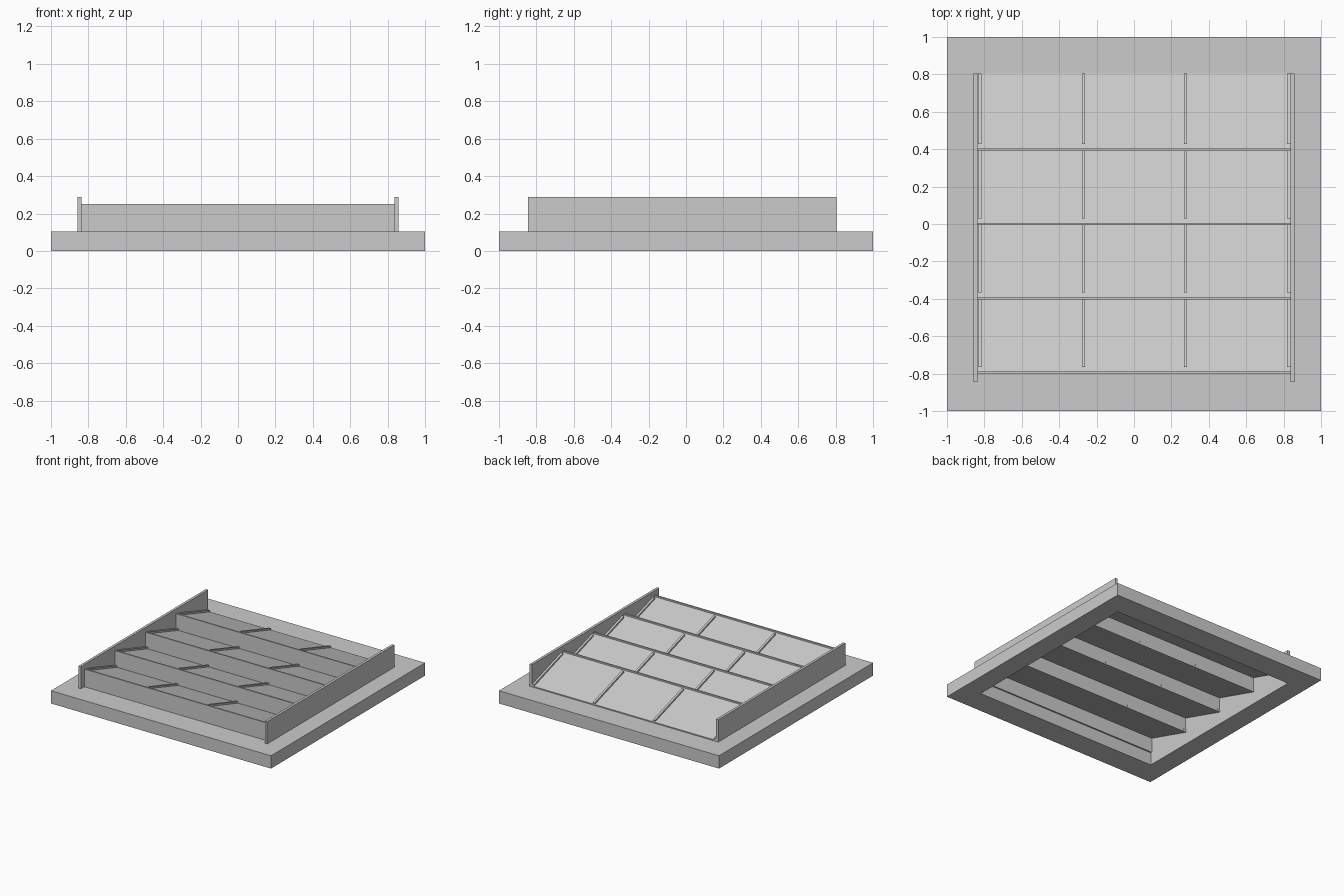
import bpy

if "Cube" in bpy.data.objects:
    bpy.data.objects.remove(bpy.data.objects["Cube"])

DECK = 0.105      # top of the curb
RIDGE = 0.25      # top of each upright
PITCH = 0.397     # spacing of the bays
RUN = 0.41        # depth of each sloping panel
Y0 = -0.80        # front of first bay
HALF = 0.836      # half width of the roof bays


def mesh_object(name, verts, faces):
    me = bpy.data.meshes.new(name)
    me.from_pydata(verts, [], faces)
    me.update()
    ob = bpy.data.objects.new(name, me)
    bpy.context.collection.objects.link(ob)
    return ob


def extrude_x(name, profile, x0, x1):
    """Prism from a counter-clockwise (y, z) profile, run along x."""
    n = len(profile)
    verts = [(x, y, z) for x in (x0, x1) for y, z in profile]
    faces = [tuple(reversed(range(n))), tuple(range(n, 2 * n))]
    faces += [(i, (i + 1) % n, n + (i + 1) % n, n + i) for i in range(n)]
    return mesh_object(name, verts, faces)


# base curb: square frame around the opening
def ring(hx, y0, y1, z):
    return [(-hx, y0, z), (hx, y0, z), (hx, y1, z), (-hx, y1, z)]


loops = [ring(HALF, -0.80, 0.805, 0), ring(1, -1, 1, 0),
         ring(1, -1, 1, DECK), ring(HALF, -0.80, 0.805, DECK)]
verts = [v for loop in loops for v in loop]
faces = []
for k in range(4):
    a, b = 4 * k, 4 * ((k + 1) % 4)
    faces += [(a + i, a + (i + 1) % 4, b + (i + 1) % 4, b + i) for i in range(4)]
mesh_object("base_curb", verts, faces)

# side parapets
for side, x0, x1 in (("left", -0.857, -HALF), ("right", HALF, 0.857)):
    extrude_x(side + "_parapet",
              [(-0.845, DECK), (0.805, DECK), (0.805, 0.288), (-0.845, 0.288)], x0, x1)

# sawtooth bays: upright, sloping panel and glazing bars
for bay in range(4):
    y = Y0 + bay * PITCH
    ya, yb = y + 0.012, y + RUN + 0.003
    za, zb = RIDGE - 0.012, DECK + 0.008
    slope = (zb - za) / (yb - ya)

    def strip(start, low, high):
        """Profile following the slope, from y = start to the foot."""
        zs = za + slope * (start - ya)
        return [(start, zs + low), (yb, zb + low), (yb, zb + high), (start, zs + high)]

    extrude_x(f"upright_{bay}", [(y, DECK), (ya, DECK), (ya, RIDGE), (y, RIDGE)],
              -HALF, HALF)
    extrude_x(f"panel_{bay}", strip(ya, -0.012, 0), -HALF, HALF)
    for i, x in enumerate((-0.825, -0.27, 0.275, 0.828)):
        extrude_x(f"glazing_bar_{bay}_{i}", strip(y + 0.036, 0, 0.014),
                  x - 0.009, min(x + 0.009, HALF))
